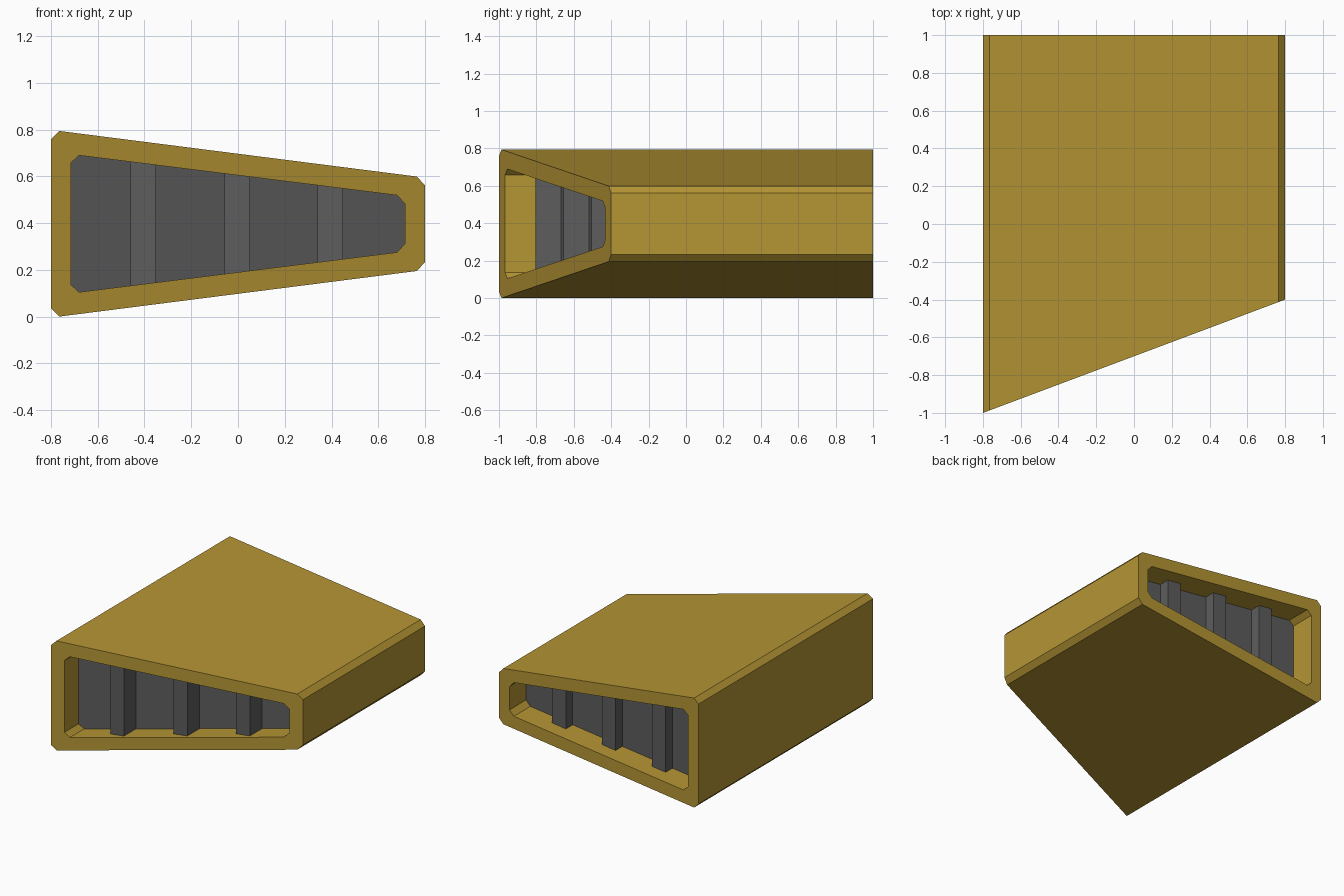
import bpy, bmesh

if "Cube" in bpy.data.objects:
    bpy.data.objects.remove(bpy.data.objects["Cube"])

C = 0.397                                   # height of the horizontal symmetry plane


def material(name, rgb):
    m = bpy.data.materials.new(name)
    m.diffuse_color = (*rgb, 1)
    m.use_nodes = True
    m.node_tree.nodes["Principled BSDF"].inputs["Base Color"].default_value = m.diffuse_color
    return m


def ring(half):
    """Closed xz outline from (x, half height) pairs, mirrored about z = C."""
    return [(x, C - h) for x, h in half] + [(x, C + h) for x, h in reversed(half)]


def slant(x, offset):
    """y of a line parallel to the slanted front."""
    return offset + 0.375 * x


def finish(bm, name, mat):
    bmesh.ops.recalc_face_normals(bm, faces=bm.faces)
    me = bpy.data.meshes.new(name)
    bm.to_mesh(me)
    bm.free()
    me.materials.append(mat)
    ob = bpy.data.objects.new(name, me)
    bpy.context.collection.objects.link(ob)


def strip(bm, a, b):
    """Quads joining two rings."""
    n = len(a)
    for i in range(n):
        j = (i + 1) % n
        bm.faces.new((a[i], a[j], b[j], b[i]))


def prism(name, outline, front, back, mat):
    bm = bmesh.new()
    f = [bm.verts.new((x, front(x), z)) for x, z in outline]
    b = [bm.verts.new((x, back, z)) for x, z in outline]
    strip(bm, f, b)
    bm.faces.new(f)
    bm.faces.new(b)
    finish(bm, name, mat)


gold = material("gold", (0.46, 0.30, 0.034))
grey = material("dark_grey", (0.11, 0.11, 0.11))

outer = ring([(-0.8, 0.362), (-0.765, 0.397), (0.765, 0.202), (0.8, 0.164)])
inner = ring([(-0.715, 0.26), (-0.68, 0.2925), (0.68, 0.122), (0.715, 0.085)])

# Hollow tapered housing with a slanted front
bm = bmesh.new()
loops = [[bm.verts.new((x, y(x), z)) for x, z in outline]
         for outline, y in ((outer, lambda x: slant(x, -0.7)), (outer, lambda x: 1),
                            (inner, lambda x: 1), (inner, lambda x: slant(x, -0.7)))]
for k in range(4):
    strip(bm, loops[k], loops[(k + 1) % 4])
finish(bm, "housing", gold)

# Recessed core filling the housing
prism("core", inner, lambda x: slant(x, -0.537), 0.812, grey)

# Upright ribs, stepped along the slanted front, level at the back
for i, x in enumerate((-0.405, -0.003, 0.395)):
    x0, x1 = x - 0.055, x + 0.055
    sides = ring([(x0, 0.22 - 0.125 * x0), (x1, 0.22 - 0.125 * x1)])
    y = slant(x, -0.654)
    prism(f"rib_{i + 1}", sides, lambda _, y=y: y, 0.89, grey)
